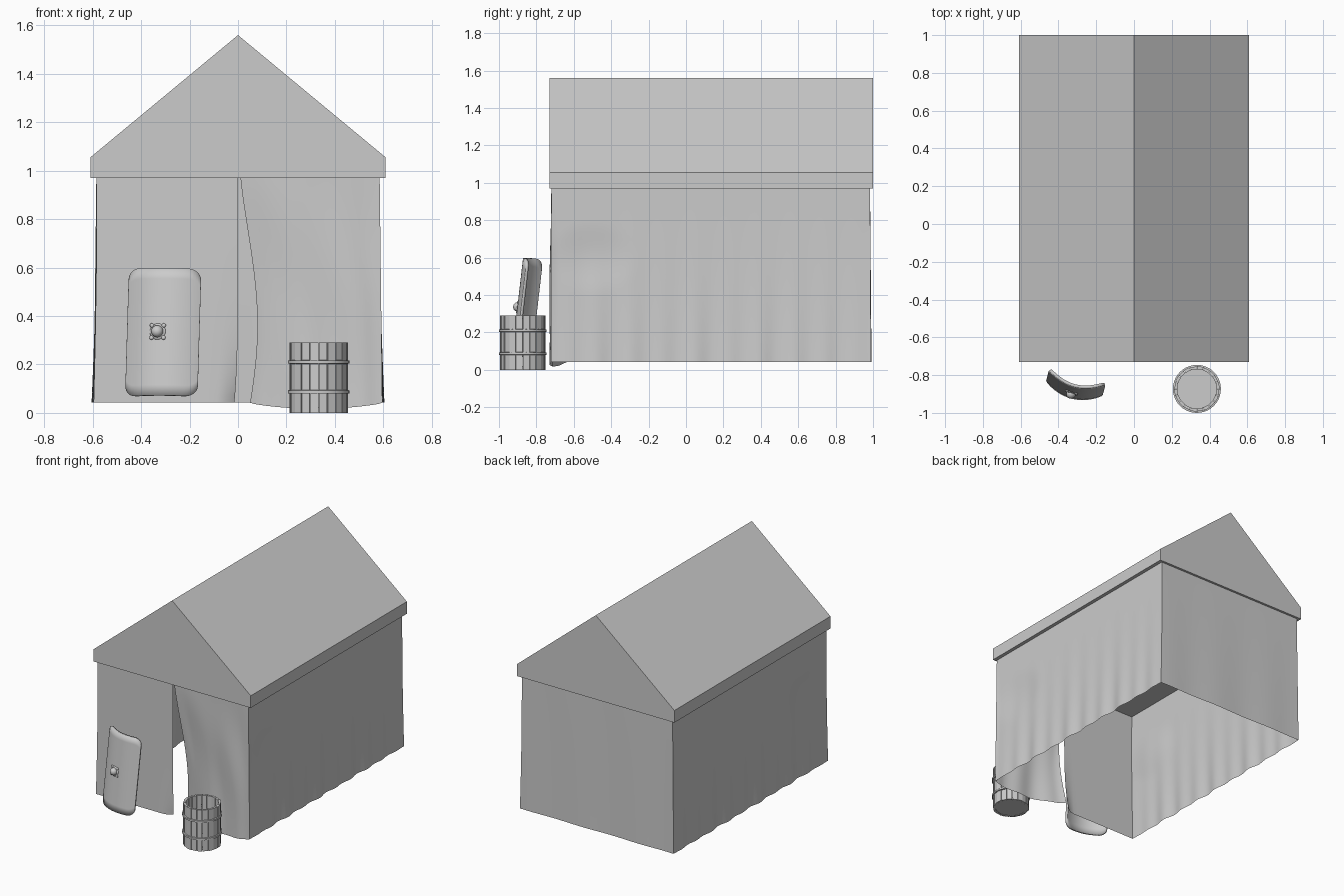
import bpy, bmesh
from math import sin, cos, pi, sqrt, atan
from mathutils import Vector, Matrix

if "Cube" in bpy.data.objects:
    bpy.data.objects.remove(bpy.data.objects["Cube"])


def make(name, verts, faces, smooth=None):
    me = bpy.data.meshes.new(name)
    me.from_pydata(verts, [], faces)
    me.update()
    ob = bpy.data.objects.new(name, me)
    bpy.context.collection.objects.link(ob)
    bm = bmesh.new()
    bm.from_mesh(me)
    bmesh.ops.recalc_face_normals(bm, faces=bm.faces)
    bm.to_mesh(me)
    bm.free()
    if smooth:
        for o in bpy.context.selected_objects:
            o.select_set(False)
        ob.select_set(True)
        bpy.context.view_layer.objects.active = ob
        bpy.ops.object.shade_smooth_by_angle(angle=smooth)
    return ob


def grid_faces(cols, rows):
    return [(i * rows + j, (i + 1) * rows + j, (i + 1) * rows + j + 1, i * rows + j + 1)
            for i in range(cols - 1) for j in range(rows - 1)]


# Gabled roof: solid five-sided prism
section = [(-0.61, 0.97), (0.61, 0.97), (0.61, 1.055), (0, 1.56), (-0.61, 1.055)]
rv = [(x, y, z) for y in (-0.73, 1.0) for x, z in section]
rf = [(4, 3, 2, 1, 0), (5, 6, 7, 8, 9)] + [(i, (i + 1) % 5, (i + 1) % 5 + 5, i + 5) for i in range(5)]
make("roof", rv, rf)

# Cloth walls: one hanging sheet running round the tent from the left flap to the right flap
ROWS = 31


def wall_point(side, u, t):
    hx, y0, y1 = 0.585 + 0.011 * t, -0.72 - 0.003 * t, 0.984 + 0.005 * t
    z = 0.975 - 0.933 * t
    win = min(1, 8 * u, 8 * (1 - u))
    if side == 0:      # left door flap, flat with a curled hem
        edge = -0.015 * t ** 6
        curl = 0.03 * max(0, 1 - 10 * u) ** 2 * t ** 5
        return (edge + (-hx - edge) * u, y0 + curl, z)
    if side in (1, 3):   # long sides with hanging folds
        s = -1 if side == 1 else 1
        y = y0 + (y1 - y0) * (u if side == 1 else 1 - u)
        fold = 0.006 * t * t * win * (sin(y * 36) + 0.5 * sin(y * 21 + 1))
        bulge = 0.012 * max(0, 1 - ((y + 0.5) / 0.25) ** 2 - ((z - 0.6) / 0.2) ** 2) ** 2
        return (s * (hx + fold - bulge - 0.004 * sin(pi * t)), y, z)
    if side == 2:      # back
        x = -hx + 2 * hx * u
        return (x, y1 + 0.003 * t * win * sin(x * 14), z)
    # right door flap, pulled inwards at the doorway
    edge = 0.01 + 0.04 * t + 0.045 * sin(pi * t ** 1.3)
    x = hx + (edge - hx) * u
    pull = 0.085 * t ** 1.3 * u ** 3
    fold = 0.009 * t * win * sin(u * 15 + 2.5 * t) + 0.006 * win * sin(pi * t) * sin(7 * u + 6 * t)
    sag = 0.025 * t ** 3 * sin(pi * u) ** 0.7 if 0 < u < 1 else 0
    return (x, y0 + pull + fold * 0.8, z - sag)


wv, cols = [], 0
for side, n in enumerate((16, 80, 24, 80, 32)):
    for i in range(n + (side == 4)):
        wv += [wall_point(side, i / n, j / (ROWS - 1)) for j in range(ROWS)]
        cols += 1
make("cloth_walls", wv, grid_faces(cols, ROWS), 1.0)

# Shield: curved rounded rectangle, leaning back and turned slightly
W, H, R = 0.15, 0.265, 0.045
lean = Matrix.Translation((-0.32, -0.887, 0.335)) @ Matrix.Rotation(-0.25, 4, 'Z') @ Matrix.Rotation(-atan(0.12), 4, 'X')
sv = []
SC, SR = 25, 13
for i in range(SC):
    x = -W * cos(pi * i / (SC - 1))
    over = max(0, abs(x) - (W - R))
    h = H - R + sqrt(max(0, R * R - over * over))
    for j in range(SR):
        sv.append(lean @ Vector((x, 0.052 * (x / W) ** 2, h * (2 * j / (SR - 1) - 1))))
shield = make("shield", sv, grid_faces(SC, SR), 0.6)
sol = shield.modifiers.new("thickness", 'SOLIDIFY')
sol.thickness = 0.016
sol.offset = 0


# Shield boss: ball on a plate with four studs
def ball(name, loc, r, flat=1.0):
    bpy.ops.mesh.primitive_uv_sphere_add(segments=16, ring_count=10)
    ob = bpy.context.object
    ob.name = name
    ob.matrix_world = lean @ Matrix.Translation(loc) @ Matrix.Diagonal((r, r * flat, r, 1))
    bpy.ops.object.shade_smooth()


ball("shield_boss", (-0.01, -0.016, 0), 0.025)
ball("boss_plate", (-0.01, -0.006, 0), 0.034, 0.3)
for k in range(4):
    a = pi / 4 + k * pi / 2
    ball("boss_stud", (-0.01 + 0.036 * cos(a), -0.009, 0.036 * sin(a)), 0.009, 0.7)

# Barrel: ring of staves, base disc and two hoops
C = Vector((0.333, -0.873, 0))


def arc_block(a0, a1, r0, r1, z0, z1):
    return [C + Vector((r * cos(a), r * sin(a), z)) for z in (z0, z1) for a, r in ((a0, r0), (a0, r1), (a1, r1), (a1, r0))]


bv, bf = [], []
N = 20
for k in range(N):
    a, b = len(bv), 2 * pi / N
    bv += arc_block(k * b + 0.012, (k + 1) * b - 0.012, 0.104, 0.121 - 0.002 * (k % 2), 0, 0.29)
    bf += [tuple(a + i for i in f) for f in ((3, 2, 1, 0), (4, 5, 6, 7), (0, 1, 5, 4), (1, 2, 6, 5), (2, 3, 7, 6), (3, 0, 4, 7))]
make("barrel_staves", bv, bf)

bpy.ops.mesh.primitive_cylinder_add(vertices=40, radius=0.106, depth=0.02, location=C + Vector((0, 0, 0.012)))
bpy.context.object.name = "barrel_base"

for z in (0.087, 0.21):
    hv, hf, M = [], [], 40
    for k in range(M):
        a = 2 * pi * k / M
        for r, dz in ((0.116, -0.008), (0.127, -0.006), (0.127, 0.006), (0.116, 0.008)):
            hv.append(C + Vector((r * cos(a), r * sin(a), z + dz)))
        n = (k + 1) % M
        hf += [(4 * k + i, 4 * n + i, 4 * n + (i + 1) % 4, 4 * k + (i + 1) % 4) for i in range(4)]
    make("barrel_hoop", hv, hf, 0.6)
